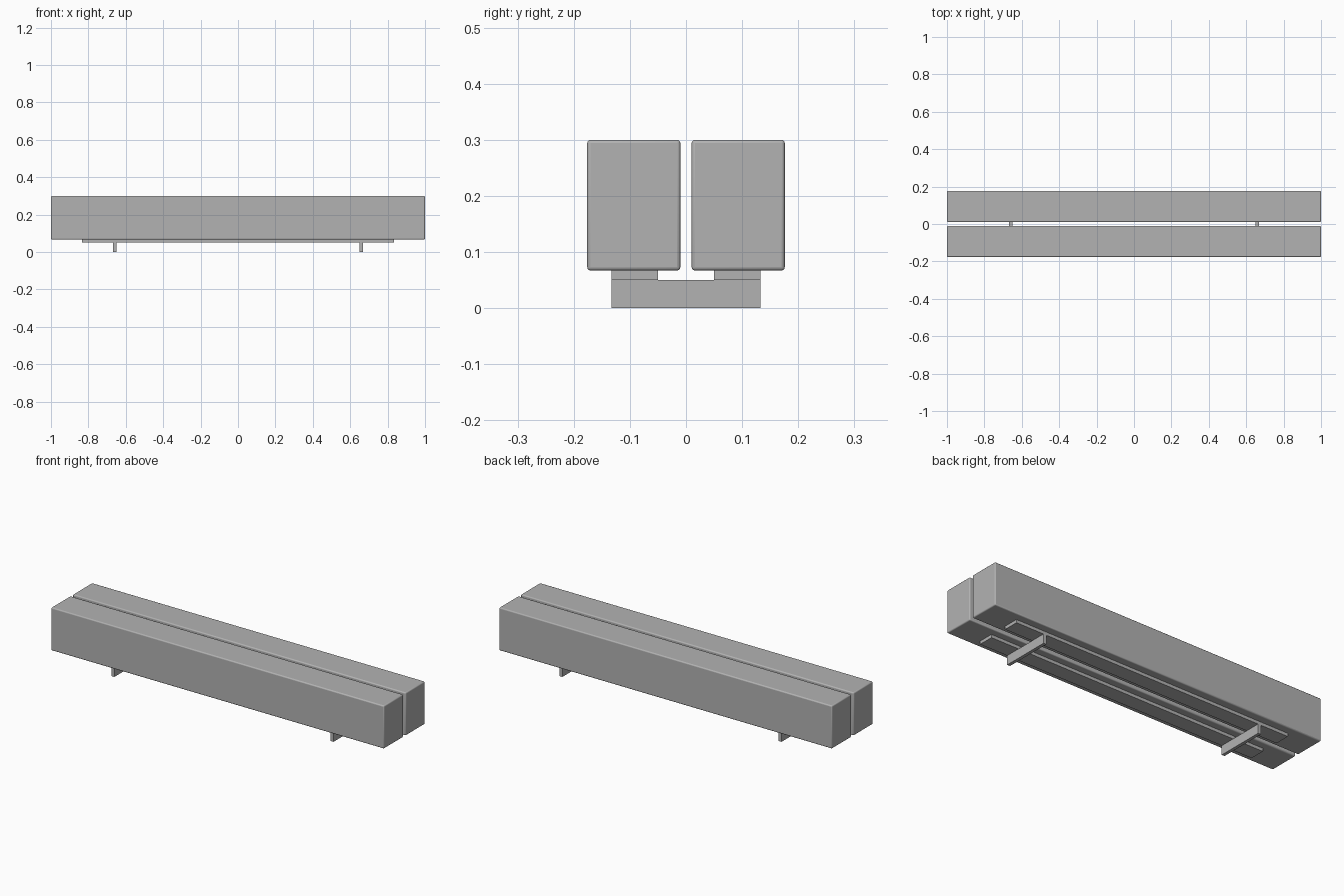
import bpy

if "Cube" in bpy.data.objects:
    bpy.data.objects.remove(bpy.data.objects["Cube"])

# Dark grey for every part
grey = bpy.data.materials.new("dark_grey")
grey.diffuse_color = (0.45, 0.45, 0.45, 1)
grey.use_nodes = True
grey.node_tree.nodes["Principled BSDF"].inputs["Base Color"].default_value = grey.diffuse_color


def box(name, lo, hi, bevel=0.0):
    """Axis-aligned box between two corners, with optional rounded edges."""
    bpy.ops.mesh.primitive_cube_add(size=1, location=[(a + b) / 2 for a, b in zip(lo, hi)])
    ob = bpy.context.object
    ob.name = name
    ob.scale = [b - a for a, b in zip(lo, hi)]
    bpy.ops.object.transform_apply(location=False, rotation=False, scale=True)
    ob.data.materials.append(grey)
    if bevel:
        mod = ob.modifiers.new("rounded_edges", 'BEVEL')
        mod.width = bevel
        mod.segments = 3
        bpy.ops.object.shade_smooth_by_angle()
    return ob


# Seat beams and the flat mounting strips under them, front and back
for label, s in (("front", -1), ("back", 1)):
    y0, y1 = sorted((s * 0.010, s * 0.176))
    box(f"{label}_seat_beam", (-1, y0, 0.067), (1, y1, 0.30), bevel=0.006)
    y0, y1 = sorted((s * 0.050, s * 0.133))
    box(f"{label}_mounting_strip", (-0.833, y0, 0.050), (0.833, y1, 0.067))

# Thin plate feet crossing under both strips
for label, s in (("left", -1), ("right", 1)):
    x0, x1 = sorted((s * 0.650, s * 0.667))
    box(f"{label}_foot", (x0, -0.133, 0), (x1, 0.133, 0.050))
